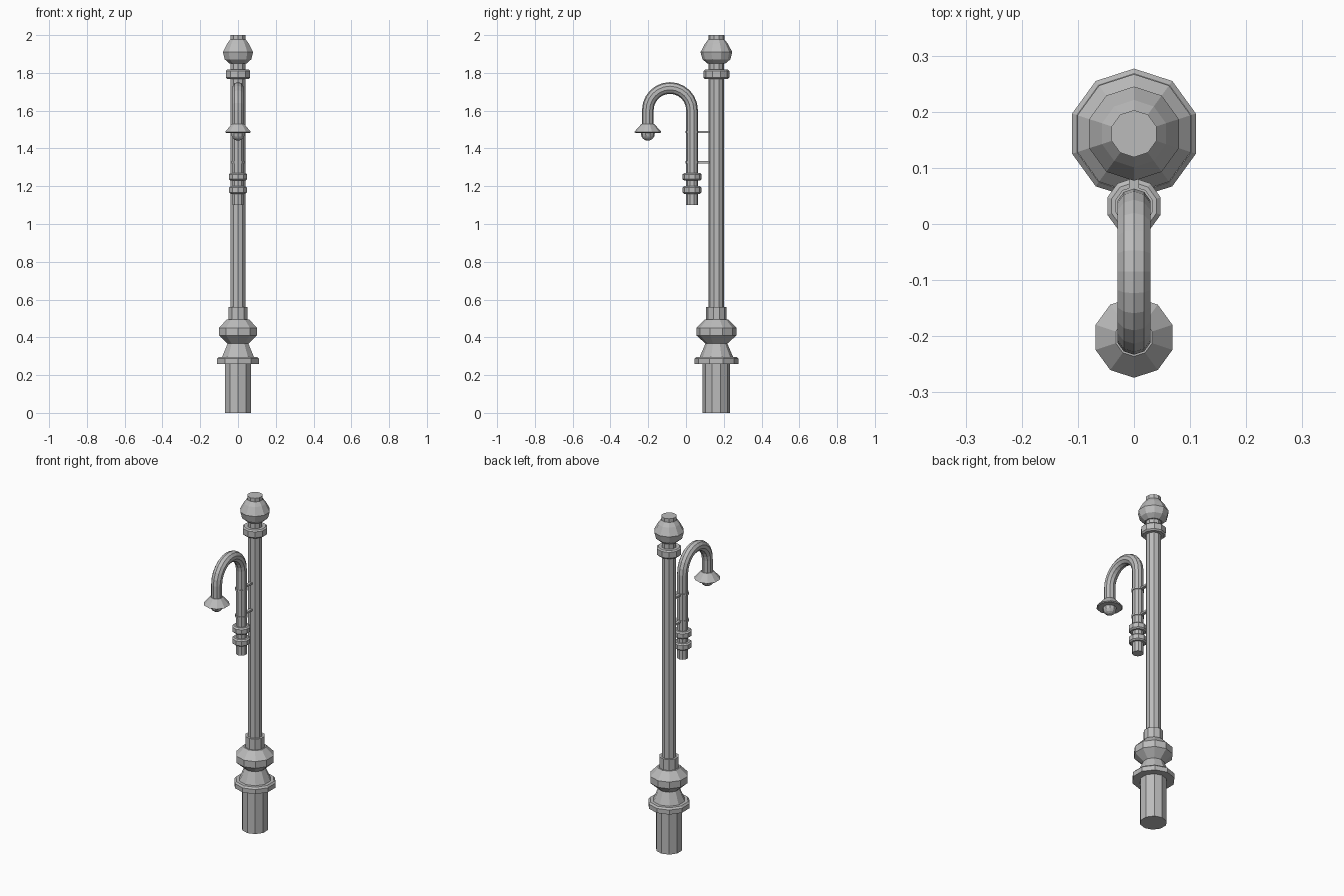
import bpy
import bmesh
from math import sin, cos, pi, radians
from mathutils import Vector

SIDES = 10
POLE_Y, ARM_Y, LAMP_Y = 0.161, 0.032, -0.202

cube = bpy.data.objects.get("Cube")
if cube:
    bpy.data.objects.remove(cube, do_unlink=True)

GREY = (0.5, 0.5, 0.5, 1)
metal = bpy.data.materials.new("grey metal")
metal.use_nodes = True
metal.diffuse_color = GREY
metal.node_tree.nodes["Principled BSDF"].inputs["Base Color"].default_value = GREY


def finish(name, bm):
    bmesh.ops.recalc_face_normals(bm, faces=bm.faces)
    mesh = bpy.data.meshes.new(name)
    bm.to_mesh(mesh)
    bm.free()
    mesh.materials.append(metal)
    obj = bpy.data.objects.new(name, mesh)
    bpy.context.collection.objects.link(obj)
    return obj


def loft(name, sections):
    """Skin ten-sided rings given as (centre, radius, in-plane axis)."""
    bm = bmesh.new()
    rings = []
    for centre, radius, axis in sections:
        ring = []
        for i in range(SIDES):
            a = 2 * pi * i / SIDES
            ring.append(bm.verts.new(centre + radius * (cos(a) * axis + sin(a) * Vector((1, 0, 0)))))
        rings.append(ring)
    for low, high in zip(rings, rings[1:]):
        for i in range(SIDES):
            j = (i + 1) % SIDES
            bm.faces.new((low[i], low[j], high[j], high[i]))
    bm.faces.new(rings[0])
    bm.faces.new(rings[-1])
    return finish(name, bm)


def turned(name, y, profile):
    """Upright turned part from (radius, height) pairs."""
    return loft(name, [(Vector((0, y, z)), r, Vector((0, 1, 0))) for r, z in profile])


# Main post, from the ground up
turned("base_drum", POLE_Y, [(0.073, 0), (0.073, 0.26)])
turned("base_flange", POLE_Y, [(0.116, 0.26), (0.116, 0.287), (0.107, 0.297), (0.088, 0.297),
                               (0.058, 0.367)])
turned("base_bulge", POLE_Y, [(0.058, 0.367), (0.106, 0.41), (0.106, 0.45), (0.062, 0.495)])
turned("base_collar", POLE_Y, [(0.054, 0.495), (0.054, 0.56)])
turned("pole", POLE_Y, [(0.041, 0.56), (0.041, 1.85)])
turned("upper_ring", POLE_Y, [(0.06, 1.767), (0.068, 1.775), (0.068, 1.81), (0.06, 1.817)])
turned("finial", POLE_Y, [(0.048, 1.85), (0.074, 1.872), (0.084, 1.91), (0.06, 1.955),
                          (0.042, 1.978), (0.042, 2.0)])

# Hooked arm: straight stem, half-circle bend, short drop to the lamp
mid_y, bend, bend_z = (ARM_Y + LAMP_Y) / 2, (ARM_Y - LAMP_Y) / 2, 1.603
path = [(ARM_Y, 1.1, 0)]
for k in range(13):
    a = radians(15 * k)
    path.append((mid_y + bend * cos(a), bend_z + bend * sin(a), a))
path.append((LAMP_Y, 1.51, pi))
loft("hooked_arm", [(Vector((0, y, z)), 0.031, Vector((0, cos(a), sin(a)))) for y, z, a in path])

# Rings on the arm stem
for name, z in (("lower_arm_ring", 1.18), ("upper_arm_ring", 1.25)):
    turned(name, ARM_Y, [(0.042, z - 0.02), (0.05, z - 0.013), (0.05, z + 0.013), (0.042, z + 0.02)])

# Clamps and tie bars joining arm and pole
for name, z in (("lower", 1.327), ("upper", 1.487)):
    turned(name + "_clamp", ARM_Y, [(0.035, z - 0.006), (0.035, z + 0.006)])
    bm = bmesh.new()
    bmesh.ops.create_cube(bm, size=1)
    bmesh.ops.scale(bm, vec=(0.018, POLE_Y - ARM_Y, 0.011), verts=bm.verts)
    bmesh.ops.translate(bm, vec=(0, (POLE_Y + ARM_Y) / 2, z), verts=bm.verts)
    finish(name + "_tie_bar", bm)

# Lamp shade and bulb
turned("lamp_shade", LAMP_Y, [(0.066, 1.483), (0.072, 1.487), (0.034, 1.53)])
bm = bmesh.new()
bmesh.ops.create_uvsphere(bm, u_segments=SIDES, v_segments=8, radius=0.037)
bmesh.ops.translate(bm, vec=(0, LAMP_Y, 1.478), verts=bm.verts)
finish("lamp_bulb", bm)
